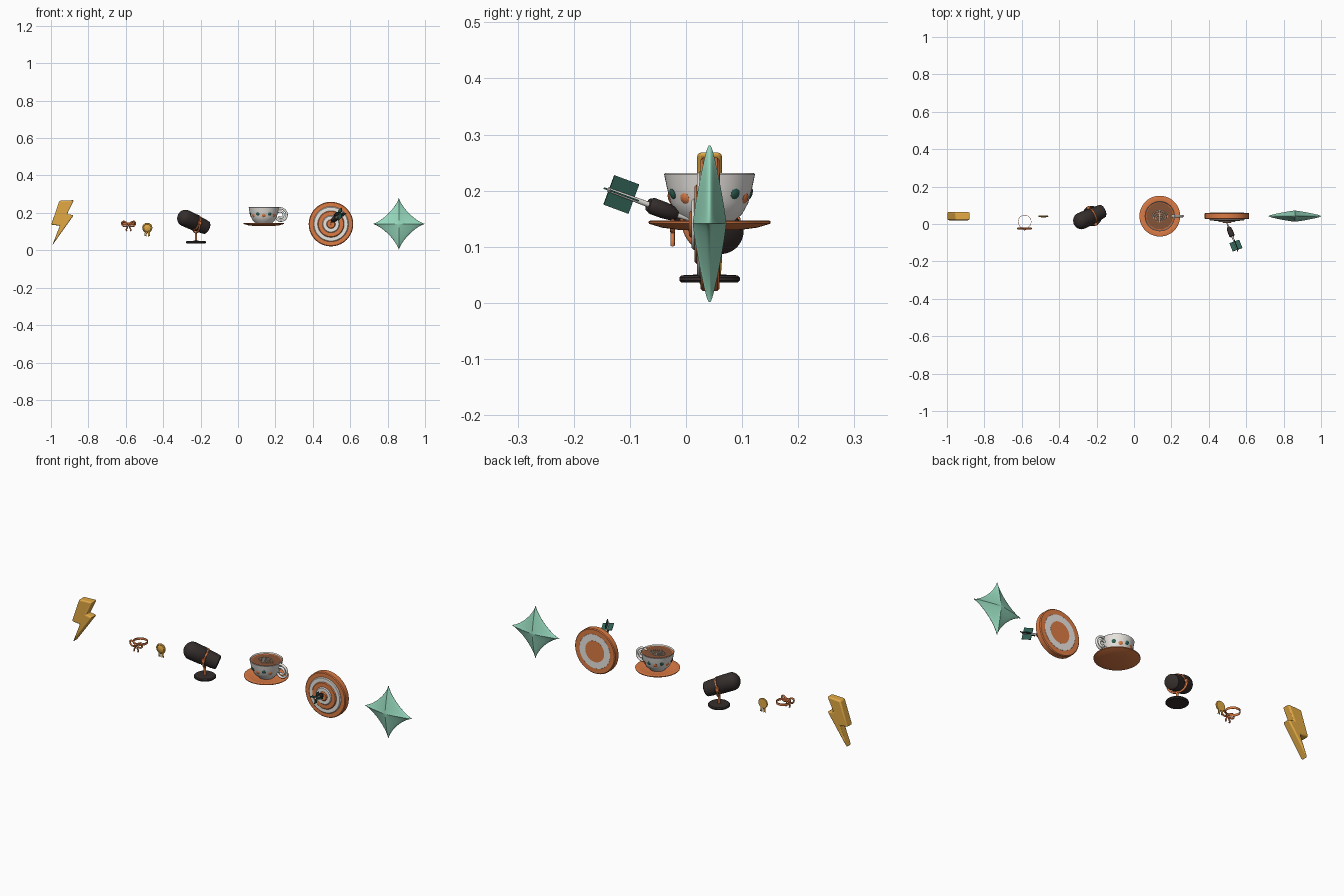
import bpy, bmesh, math
from mathutils import Vector, Matrix

if "Cube" in bpy.data.objects:
    bpy.data.objects.remove(bpy.data.objects["Cube"])
pi, cos, sin = math.pi, math.cos, math.sin
Y = 0.042  # common depth of the row

def mat(name, r, g, b):
    m = bpy.data.materials.new(name)
    m.diffuse_color = (r, g, b, 1)
    m.use_nodes = True
    m.node_tree.nodes["Principled BSDF"].inputs["Base Color"].default_value = m.diffuse_color
    return m
ORANGE = mat("orange", .72, .20, .06); WHITE = mat("white", .82, .79, .75)
DARK = mat("dark", .035, .027, .025); GOLD = mat("gold", .76, .40, .06)
MINT = mat("mint", .30, .68, .50); GREEN = mat("green", .03, .12, .09)
COFFEE = mat("coffee", .24, .09, .04); MILK = mat("milk", .85, .77, .64)

def finish(name, bm, m, M=Matrix(), angle=40):
    bmesh.ops.recalc_face_normals(bm, faces=bm.faces)
    me = bpy.data.meshes.new(name)
    bm.to_mesh(me); bm.free()
    o = bpy.data.objects.new(name, me)
    bpy.context.collection.objects.link(o)
    me.materials.append(m); o.matrix_world = M
    for s in bpy.context.selected_objects: s.select_set(False)
    o.select_set(True); bpy.context.view_layer.objects.active = o
    bpy.ops.object.shade_smooth_by_angle(angle=math.radians(angle))
    return o

def frame(loc, d=(0, 0, 1)):
    return Matrix.Translation(loc) @ Vector(d).to_track_quat('Z', 'Y').to_matrix().to_4x4()

def lathe(name, prof, m, loc, d=(0, 0, 1), n=48, angle=40):
    """Spin (radius, height) points round the axis d."""
    bm = bmesh.new()
    vs = [bm.verts.new((r, 0, z)) for r, z in prof]
    es = [bm.edges.new(p) for p in zip(vs, vs[1:])]
    bmesh.ops.spin(bm, geom=vs + es, cent=(0, 0, 0), axis=(0, 0, 1), angle=2 * pi, steps=n)
    bmesh.ops.remove_doubles(bm, verts=bm.verts, dist=1e-5)
    return finish(name, bm, m, frame(loc, d), angle)

def tube(name, pts, r, m, cyclic=False, res=3):
    c = bpy.data.curves.new(name, 'CURVE')
    c.dimensions = '3D'; c.bevel_depth = r; c.bevel_resolution = res; c.use_fill_caps = True
    s = c.splines.new('POLY')
    s.points.add(len(pts) - 1)
    for p, q in zip(s.points, pts): p.co = (*q, 1)
    s.use_cyclic_u = cyclic; s.use_smooth = True
    c.materials.append(m)
    o = bpy.data.objects.new(name, c)
    bpy.context.collection.objects.link(o)
    return o

def plate(name, pts, y, depth, m, bevel):
    """Extrude an x-z outline along y."""
    bm = bmesh.new()
    f = bm.faces.new([bm.verts.new((x, y - depth / 2, z)) for x, z in pts])
    e = bmesh.ops.extrude_face_region(bm, geom=[f])
    bmesh.ops.translate(bm, verts=[v for v in e["geom"] if isinstance(v, bmesh.types.BMVert)], vec=(0, depth, 0))
    o = finish(name, bm, m)
    b = o.modifiers.new("bevel", 'BEVEL'); b.width = bevel; b.segments = 3
    return o

# lightning bolt
plate("lightning_bolt", [(-.955, .265), (-.877, .268), (-.914, .193), (-.878, .188), (-.994, .025),
                         (-.952, .132), (-.999, .136)], Y, .044, GOLD, .007)

# bow on a thin band
cx, by = -.585, -.024
lathe("bow_band", [(.034, -.006), (.036, -.006), (.036, .006), (.034, .006), (.034, -.006)], ORANGE, (cx, .012, .142))
for s in (-1, 1):
    loop = [(cx + s * (.019 + .017 * cos(t)), by, .14 + .006 * (1 + .35 * cos(t)) * 2 * sin(t) + .004 * cos(t))
            for t in [2 * pi * i / 24 for i in range(24)]]
    tube("bow_loop", loop, .0045, ORANGE, True)
    tube("bow_tail", [(cx + s * a, by, z) for a, z in ((.002, .138), (.008, .118), (.013, .11), (.010, .102))], .004, ORANGE)
lathe("bow_knot", [(0, -.007), (.006, -.004), (.008, 0), (.006, .004), (0, .007)], ORANGE, (cx, by - .002, .14), n=16, angle=80)

# medal with ribbon tails
mx = -.485
lathe("medal_disc", [(0, -.004), (.025, -.004), (.027, -.001), (.026, .003), (.021, .005), (.019, .004), (.010, .007), (0, .008)],
      GOLD, (mx, Y, .12), (0, -1, 0), 32)
for s in (-1, 1):
    plate("medal_tail", [(mx + s * a, z) for a, z in ((.001, .102), (.013, .1), (.016, .073), (.011, .078), (.005, .072))],
          Y + .001, .004, GOLD, .0008)

# microphone: tilted body and head, yoke, stem, base
D = Vector((-.84, -.39, .38)).normalized()
C = Vector((-.238, .037, .152))
lathe("mic_body", [(0, -.088), (.030, -.088), (.036, -.083), (.039, -.06), (.040, -.012), (.036, -.010), (0, -.010)], DARK, C, D)
lathe("mic_head", [(0, -.012), (.041, -.012), (.044, -.008), (.045, .05)] +
      [(.045 * cos(a), .053 + .042 * sin(a)) for a in [pi / 2 * i / 8 for i in range(9)]], DARK, C, D)
lathe("mic_trim_ring", [(.038, -.02), (.044, -.019), (.044, -.013), (.038, -.012)], ORANGE, C, D)
side = D.cross(Vector((0, 0, 1))).normalized()
down = Vector((0, 0, -1))
K = C - D * .016
yoke = [K + side * (.051 * cos(a)) + down * (.051 * sin(a)) for a in [pi * i / 20 for i in range(21)]]
tube("mic_yoke", yoke, .005, ORANGE)
for s in (-1, 1):
    lathe("mic_pivot", [(0, 0), (.010, 0), (.010, .012), (.008, .014), (0, .014)], ORANGE, K + side * s * .042, side * s, 20)
bx = K.x
lathe("mic_stem", [(0, .045), (.008, .045), (.006, .055), (.006, .1), (0, .1)], ORANGE, (bx, Y, 0), n=20)
lathe("mic_base", [(0, .036), (.05, .036), (.054, .040), (.054, .045), (.050, .049), (.012, .051), (0, .051)], DARK, (bx, Y, 0))

# coffee cup on saucer
ux = .138
P = (ux, Y, 0)
lathe("saucer", [(0, .130), (.055, .130), (.085, .134), (.108, .141), (.109, .145), (.105, .147), (.08, .142), (.05, .138), (0, .138)], ORANGE, P)
lathe("cup", [(0, .139), (.038, .139), (.044, .146), (.058, .158), (.069, .178), (.076, .205), (.081, .229), (.079, .231),
              (.077, .228), (.072, .205), (.064, .18), (.05, .16), (0, .155)], WHITE, P)
lathe("coffee", [(0, .222), (.0757, .222)], COFFEE, P)
lathe("coffee_rim", [(.071, .2225), (.076, .224)], ORANGE, P)
for i in range(5):  # nested latte art arcs
    r = .010 + .0075 * i
    arc = [(ux + r * sin(a), Y - .026 + .006 * i + r * .75 * cos(a), .2232) for a in [-1.75 + 3.5 * k / 14 for k in range(15)]]
    tube("latte_arc", arc, .0022, MILK, res=1)
tube("latte_vein", [(ux, Y - .035, .2235), (ux, Y + .03, .2235)], .0015, MILK, res=1)
spiral = []
for i in range(56):  # spiral handle
    a = 2.5 - i / 55 * 3.6 * pi
    r = .040 - .030 * (i / 55)
    spiral.append((.227 + r * cos(a), Y, .187 + r * sin(a)))
tube("cup_handle", spiral, .0062, WHITE)
for i in range(14):  # painted dots round the cup
    a = 2 * pi * (i + .5) / 14
    d = Vector((cos(a), sin(a), -.3))
    if abs(cos(a)) > .95 and cos(a) > 0: continue
    z = .186 + .008 * (i % 2)
    R = .071 + .0025 * (i % 2)
    o = lathe("cup_dot", [(0, -.003), (.009, -.002), (.010, 0), (.007, .002), (0, .0032)], (ORANGE, GREEN)[i % 2],
              (ux + R * cos(a), Y + R * sin(a), z), d, 16, 80)

# target: stepped rounded rings
tx, tz = .497, .14
def ring(name, r0, r1, b, f, m):
    e = .004
    lathe(name, [(r0, b), (r1 - e, b), (r1, b + e), (r1, f - e), (r1 - e, f), (r0 + e, f), (r0, f - e)], m, (tx, Y, tz), (0, -1, 0), 64)
ring("target_rim", .07, .119, -.018, .016, ORANGE)
ring("target_white_outer", .05, .094, -.0185, .022, WHITE)
ring("target_orange_inner", .03, .071, -.010, .027, ORANGE)
ring("target_white_inner", .015, .046, -.010, .032, WHITE)
ring("target_bullseye", 0, .024, -.010, .037, ORANGE)
lathe("target_back", [(0, -.019), (.056, -.019), (.056, -.01), (0, -.01)], ORANGE, (tx, Y, tz), (0, -1, 0))

# dart stuck in the bullseye
A = Vector((.4, -1, .37)).normalized()
T = Vector((.494, .012, .146))
lathe("dart_point", [(0, 0), (.003, .012), (.005, .034), (0, .034)], WHITE, T, A, 16)
lathe("dart_barrel", [(0, .032), (.007, .032), (.013, .042), (.015, .06), (.015, .082), (.011, .09), (0, .09)], DARK, T, A, 24)
lathe("dart_shaft", [(0, .088), (.005, .088), (.004, .172), (0, .172)], WHITE, T, A, 16)
u = A.cross(Vector((1, 0, 0))).normalized()
w = A.cross(u)
for k, v in enumerate((u, w)):
    n = A.cross(v)
    bm = bmesh.new()
    bmesh.ops.create_cube(bm, size=1)
    M = Matrix((v, n, A)).transposed().to_4x4()
    M.translation = T + A * .145
    finish("dart_flight", bm, GREEN, M @ Matrix.Diagonal((.056, .003, .05, 1)))

# puffy four-pointed star
bm = bmesh.new()
N, S, R = 96, 16, .138
for side_y in (-1, 1):
    c = bm.verts.new((0, side_y * .030, 0))
    prev = None
    for j in range(1, S + 1):
        t = sin(pi / 2 * j / S)
        th = .030 * math.sqrt(max(0, 1 - t * t)) * (1 - .55 * t)
        cur = []
        for i in range(N):
            a = 2 * pi * i / N
            x = math.copysign(abs(cos(a)) ** 2.7, cos(a)); z = math.copysign(abs(sin(a)) ** 2.7, sin(a))
            cur.append(bm.verts.new((x * R * t + .002 * t * cos(a), side_y * th, z * R * t + .002 * t * sin(a))))
        for i in range(N):
            k = (i + 1) % N
            bm.faces.new((c, cur[i], cur[k]) if prev is None else (prev[i], cur[i], cur[k], prev[k]))
        prev = cur
bmesh.ops.remove_doubles(bm, verts=bm.verts, dist=1e-5)
finish("star", bm, MINT, Matrix.Translation((.86, Y, .141)), 80)
